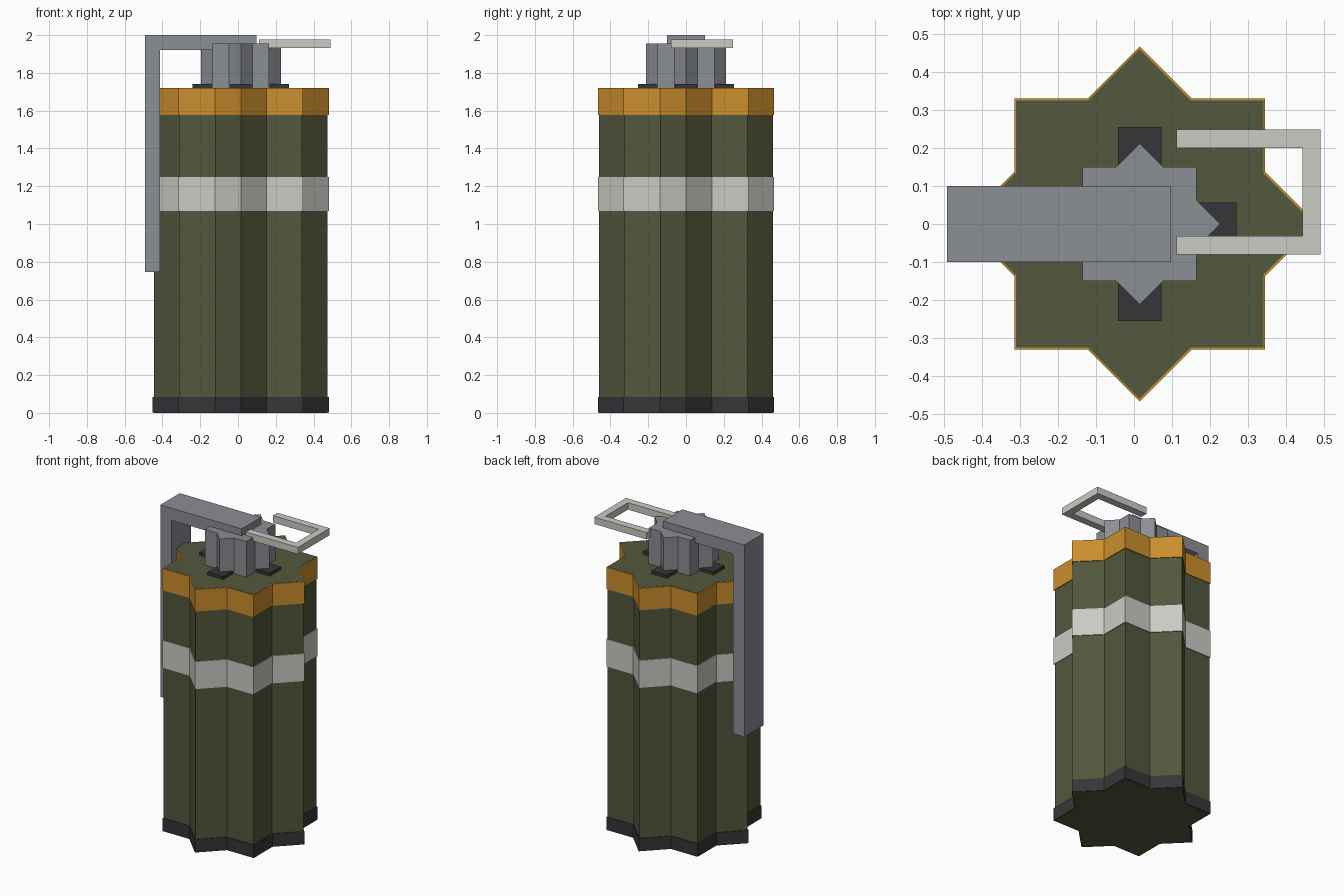
import bpy, bmesh, math

cube = bpy.data.objects.get("Cube")
if cube:
    bpy.data.objects.remove(cube, do_unlink=True)

CX = 0.015  # axis of the canister


def material(name, *rgb):
    """Flat material from 0-255 sRGB values."""
    linear = [((c / 255 + 0.055) / 1.055) ** 2.4 for c in rgb] + [1.0]
    mat = bpy.data.materials.new(name)
    mat.use_nodes = True
    mat.diffuse_color = linear
    mat.node_tree.nodes["Principled BSDF"].inputs["Base Color"].default_value = linear
    return mat


olive = material("olive green", 83, 87, 60)
orange = material("amber orange", 203, 142, 44)
pale = material("pale grey", 203, 203, 197)
steel = material("steel grey", 139, 142, 148)
black = material("charcoal", 54, 54, 56)


def prism(name, outline, z0, z1, mat):
    """Extrude a counter-clockwise outline from z0 to z1."""
    bm = bmesh.new()
    face = bm.faces.new([bm.verts.new((x, y, z0)) for x, y in outline])
    top = bmesh.ops.extrude_face_region(bm, geom=[face], use_keep_orig=True)
    for v in top["geom"]:
        if isinstance(v, bmesh.types.BMVert):
            v.co.z = z1
    bmesh.ops.recalc_face_normals(bm, faces=bm.faces)
    mesh = bpy.data.meshes.new(name)
    bm.to_mesh(mesh)
    bm.free()
    mesh.materials.append(mat)
    obj = bpy.data.objects.new(name, mesh)
    bpy.context.collection.objects.link(obj)
    return obj


def star(name, half, z0, z1, mat):
    """Eight-pointed star prism: a square merged with its 45 degree twin."""
    tip = half * math.sqrt(2)
    notch = half / math.cos(math.pi / 8)
    outline = []
    for i in range(16):
        r = notch if i % 2 else tip
        a = i * math.pi / 8
        outline.append((CX + r * math.cos(a), r * math.sin(a)))
    return prism(name, outline, z0, z1, mat)


def box(name, x0, x1, y0, y1, z0, z1, mat):
    return prism(name, [(x0, y0), (x1, y0), (x1, y1), (x0, y1)], z0, z1, mat)


# Canister with base, middle band and top collar
star("canister_body", 0.325, 0, 1.721, olive)
star("base_rim", 0.33, 0.001, 0.085, black)
star("middle_band", 0.33, 1.07, 1.25, pale)
star("top_collar", 0.33, 1.577, 1.72, orange)

# Fuse hub with four plates around its foot
star("fuse_hub", 0.15, 1.715, 1.955, steel)
for side, dx, dy in (("left", 1, 0), ("back", 0, 1), ("right", -1, 0), ("front", 0, -1)):
    x, y, h = CX + dx * 0.198, dy * 0.198, 0.057
    box(f"hub_plate_{side}", x - h, x + h, y - h, y + h, 1.715, 1.74, black)

# Safety lever: an L profile in the xz plane, extruded across y
profile = [(-0.492, 0.745), (-0.412, 0.745), (-0.412, 1.92), (0.097, 1.92),
           (0.097, 2.0), (-0.492, 2.0)]
lever = prism("safety_lever", profile, -0.1, 0.1, steel)
for v in lever.data.vertices:
    x, z, y = v.co
    v.co = (x, -y, z)
lever.data.flip_normals()

# Pull pin: an open bracket
pin = [(0.112, -0.08), (0.49, -0.08), (0.49, 0.248), (0.112, 0.248),
       (0.112, 0.2), (0.443, 0.2), (0.443, -0.032), (0.112, -0.032)]
prism("pull_pin", pin, 1.932, 1.977, pale)

# Make sure every part faces outward
for obj in bpy.context.collection.objects:
    if obj.type == "MESH":
        bm = bmesh.new()
        bm.from_mesh(obj.data)
        bmesh.ops.recalc_face_normals(bm, faces=bm.faces)
        bm.to_mesh(obj.data)
        bm.free()
